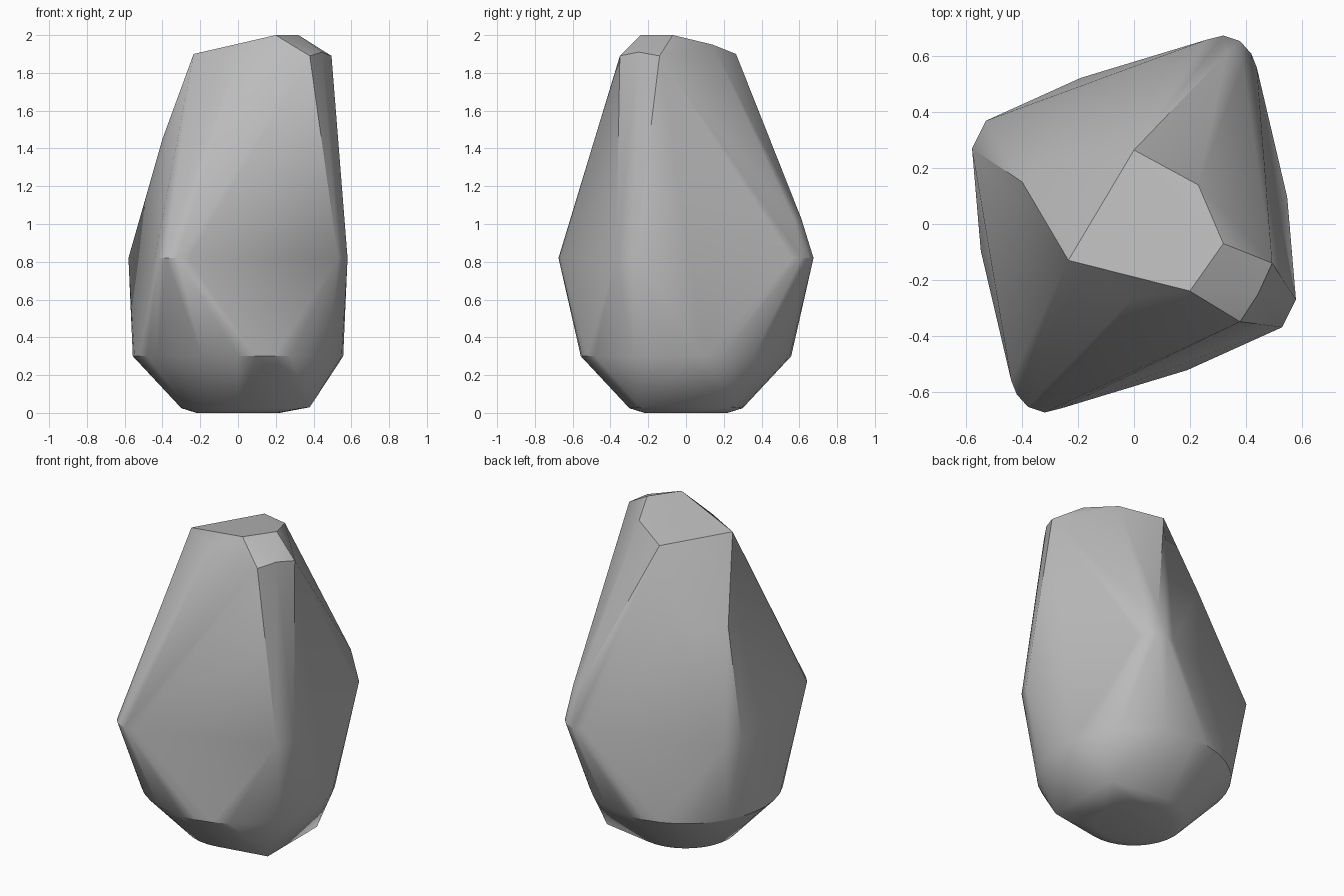
import bpy, bmesh, math

old = bpy.data.objects.get("Cube")
if old:
    bpy.data.objects.remove(old, do_unlink=True)


def circle(radius, z, count):
    return [(radius * math.cos(math.tau * i / count),
             radius * math.sin(math.tau * i / count), z) for i in range(count)]


def turned(points):
    # Each point together with its half-turn about the z axis
    return points + [(-x, -y, z) for x, y, z in points]


# Rounded underside and lower belly
points = circle(0.22, 0, 32) + circle(0.3, 0.025, 32) + circle(0.557, 0.3, 36)

# Pointed foot corners on the left side
points += [(0.38, side * 0.245, 0.03) for side in (-1, 1)]

# Four corners of the widest level: two rounded, two chamfered
points += turned([(x, y, 0.82) for x, y in (
    (0.26, 0.66), (0.32, 0.675), (0.38, 0.655), (0.42, 0.61), (0.44, 0.56),
    (0.58, -0.27), (0.53, -0.37))])

# Bumps on the back shoulders
points += [(-0.4, 0.15, 1.45), (-0.18, 0.36, 1.43),
           (0.33, 0.61, 1.03), (0.39, 0.57, 1.03)]

# Slanted crown and its front left lip
points += [(0, 0.265, 1.9), (-0.235, -0.13, 1.9), (0, -0.262, 1.9),
           (0.23, 0.14, 1.95), (0.2, -0.24, 2), (0.32, -0.07, 2),
           (0.38, -0.35, 1.89), (0.445, -0.25, 1.91), (0.495, -0.14, 1.89)]

# Wrap the points in one faceted stone
bm = bmesh.new()
for p in points:
    bm.verts.new(p)
hull = bmesh.ops.convex_hull(bm, input=bm.verts)
loose = [v for v in bm.verts if not v.link_faces]
bmesh.ops.delete(bm, geom=loose, context='VERTS')
bmesh.ops.dissolve_limit(bm, angle_limit=math.radians(0.5),
                         verts=bm.verts, edges=bm.edges)
bmesh.ops.recalc_face_normals(bm, faces=bm.faces)
mesh = bpy.data.meshes.new("boulder")
bm.to_mesh(mesh)
bm.free()
boulder = bpy.data.objects.new("boulder", mesh)
bpy.context.collection.objects.link(boulder)

# Plain stone colour
stone = bpy.data.materials.new("stone_grey")
stone.use_nodes = True
stone.diffuse_color = (0.5, 0.5, 0.5, 1)
stone.node_tree.nodes["Principled BSDF"].inputs["Base Color"].default_value = (0.5, 0.5, 0.5, 1)
mesh.materials.append(stone)

# Soft facets with the sharper creases kept
bpy.ops.object.select_all(action='DESELECT')
boulder.select_set(True)
bpy.context.view_layer.objects.active = boulder
bpy.ops.object.shade_smooth_by_angle(angle=math.radians(30))
